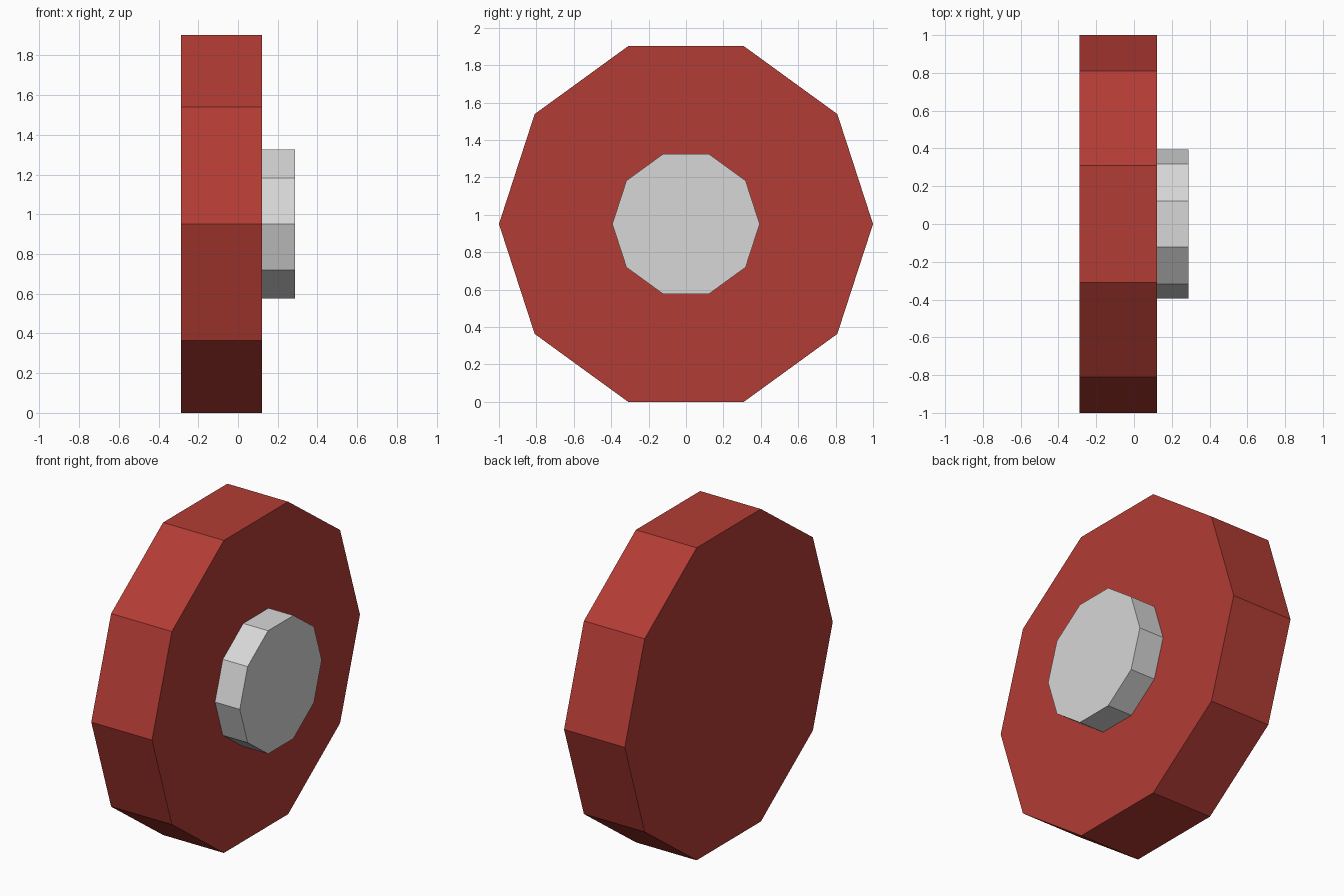
import bpy, bmesh, math
from mathutils import Matrix

if "Cube" in bpy.data.objects:
    bpy.data.objects.remove(bpy.data.objects["Cube"])

SIDES = 10
CENTRE_Z = math.sin(math.radians(72))  # wheel rests on a flat side


def material(name, colour):
    m = bpy.data.materials.new(name)
    m.diffuse_color = (*colour, 1)
    m.use_nodes = True
    m.node_tree.nodes["Principled BSDF"].inputs["Base Color"].default_value = m.diffuse_color
    return m


def disc(name, radius, x0, x1, mat):
    """Ten-sided flat-shaded cylinder along x, with corners on the y axis."""
    bm = bmesh.new()
    bmesh.ops.create_cone(bm, cap_ends=True, segments=SIDES, radius1=radius,
                          radius2=radius, depth=x1 - x0)
    # stand the axis along x, then put a corner on +y
    bm.transform(Matrix.Rotation(math.radians(90), 4, 'Y'))
    v = max(bm.verts, key=lambda p: p.co.y)
    turn = -math.atan2(v.co.z, v.co.y)
    bm.transform(Matrix.Translation(((x0 + x1) / 2, 0, CENTRE_Z))
                 @ Matrix.Rotation(turn, 4, 'X'))
    me = bpy.data.meshes.new(name)
    bm.to_mesh(me)
    bm.free()
    me.materials.append(mat)
    ob = bpy.data.objects.new(name, me)
    bpy.context.collection.objects.link(ob)
    return ob


red = material("red", (0.45, 0.045, 0.035))
grey = material("light_grey", (0.68, 0.68, 0.68))

# thick wheel body and the hub on its outer side
disc("wheel", 1.0, -0.288, 0.121, red)
disc("hub", 0.394, 0.121, 0.288, grey)
